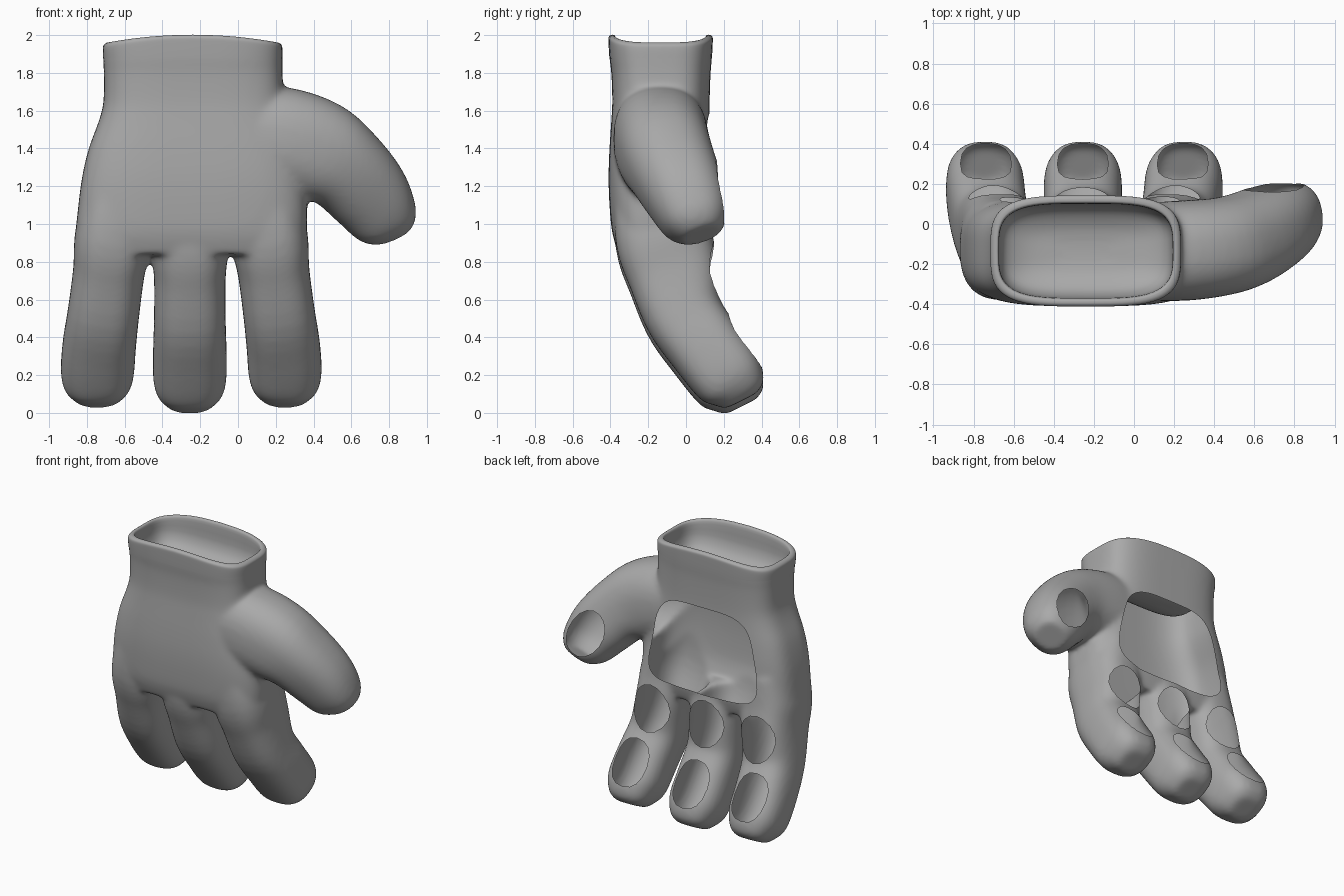
import bpy, bmesh, math
from mathutils import Vector

cube = bpy.data.objects.get("Cube")
if cube:
    bpy.data.objects.remove(cube, do_unlink=True)


def make_material(name, grey):
    mat = bpy.data.materials.new(name)
    mat.use_nodes = True
    colour = (grey, grey, grey, 1)
    mat.diffuse_color = colour
    mat.node_tree.nodes["Principled BSDF"].inputs["Base Color"].default_value = colour
    return mat


def make_object(name, bm, mat):
    bmesh.ops.recalc_face_normals(bm, faces=bm.faces)
    mesh = bpy.data.meshes.new(name)
    bm.to_mesh(mesh)
    bm.free()
    mesh.materials.append(mat)
    obj = bpy.data.objects.new(name, mesh)
    bpy.context.scene.collection.objects.link(obj)
    return obj


def refine(rows, steps=4):
    """Catmull-Rom rows between the given (centre, half width, half depth) rows."""
    flat = [Vector((*c, w, d)) for c, w, d in rows]
    out = []
    for i in range(len(flat) - 1):
        p0, p1, p2 = flat[max(i - 1, 0)], flat[i], flat[i + 1]
        p3 = flat[min(i + 2, len(flat) - 1)]
        for k in range(steps):
            t = k / steps
            out.append(p1 + (p2 - p0) * (t / 2) + (p0 * 2 - p1 * 5 + p2 * 4 - p3) * (t * t / 2)
                       + (p1 * 3 - p0 - p2 * 3 + p3) * (t ** 3 / 2))
    out.append(flat[-1])
    return [(p[:3], p[3], p[4]) for p in out]


def loft(bm, rows, power=2.0, axis=None, hint=(0, 1, 0), sides=32, taper=0, first_cap=True):
    """Tube through (centre, half width, half depth) rows."""
    rings = []
    for i, (centre, rw, rd) in enumerate(rows):
        before, after = rows[max(i - 1, 0)][0], rows[min(i + 1, len(rows) - 1)][0]
        along = Vector(axis) if axis else Vector(after) - Vector(before)
        along.normalize()
        depth = Vector(hint)
        depth = (depth - along * depth.dot(along)).normalized()
        width = depth.cross(along)
        ring = []
        for k in range(sides):
            a = 2 * math.pi * k / sides
            c, s = math.cos(a), math.sin(a)
            u = math.copysign(abs(c) ** (2 / power), c)
            v = math.copysign(abs(s) ** (2 / power), s)
            ring.append(bm.verts.new(Vector(centre) + width * u * rw * (1 - taper * v) + depth * v * rd))
        rings.append(ring)
    for r1, r2 in zip(rings, rings[1:]):
        for k in range(sides):
            j = (k + 1) % sides
            bm.faces.new((r1[k], r1[j], r2[j], r2[k]))
    if first_cap:
        bm.faces.new(rings[0])
    bm.faces.new(rings[-1])


def slabs(table):
    """Rows of z, x min, x max, y min, y max turned into loft rows."""
    return [(((x0 + x1) / 2, (y0 + y1) / 2, z), (x1 - x0) / 2, (y1 - y0) / 2)
            for z, x0, x1, y0, y1 in table]


skin = make_material("glove grey", 0.4)
cut = make_material("cutter", 0.1)
bm = bmesh.new()

# Palm
palm = [(0.84, -0.81, 0.32, -0.355, 0.1), (0.95, -0.855, 0.36, -0.39, 0.13),
        (1.1, -0.845, 0.365, -0.405, 0.135), (1.25, -0.825, 0.35, -0.41, 0.135),
        (1.4, -0.79, 0.32, -0.405, 0.13), (1.55, -0.735, 0.27, -0.395, 0.125),
        (1.65, -0.712, 0.245, -0.39, 0.125), (1.8, -0.71, 0.235, -0.395, 0.13),
        (1.88, -0.714, 0.235, -0.405, 0.137), (2.05, -0.715, 0.235, -0.415, 0.145)]
loft(bm, refine(slabs(palm)), power=3.6, axis=(0, 0, 1), sides=64)

# Fingers: y, z, half width, half depth, curling backwards
finger = [(-0.13, 1.12, 0.185, 0.25), (-0.117, 0.9, 0.205, 0.257), (-0.07, 0.72, 0.19, 0.245),
          (-0.015, 0.5, 0.19, 0.21), (0.1, 0.325, 0.195, 0.2), (0.21, 0.18, 0.193, 0.195),
          (0.262, 0.105, 0.165, 0.17), (0.287, 0.055, 0.125, 0.125), (0.297, 0.035, 0.09, 0.085)]
# base x, outward splay, lift
fingers = [(-0.66, -0.13, 0.03), (-0.255, 0.0, 0.0), (0.165, 0.13, 0.03)]


def finger_x(base, splay, z):
    return base + splay * min(0.9 - z, 0.65)


for base, splay, lift in fingers:
    loft(bm, refine([((finger_x(base, splay, z), y, z + lift), w, d) for y, z, w, d in finger]),
         power=2.7)

# Thumb
thumb = [((-0.1, -0.14, 1.46), 0.27, 0.23), ((0.2, -0.135, 1.445), 0.285, 0.25),
         ((0.42, -0.115, 1.385), 0.275, 0.245), ((0.56, -0.075, 1.3), 0.24, 0.235),
         ((0.685, -0.01, 1.165), 0.222, 0.215), ((0.76, 0.04, 1.05), 0.193, 0.19),
         ((0.795, 0.068, 0.985), 0.16, 0.155), ((0.815, 0.085, 0.94), 0.11, 0.105)]
loft(bm, refine(thumb), power=2.4)
glove = make_object("glove", bm, skin)

# Cuff lip, arched over the wrist and folded inwards to a shallow bowl
bm = bmesh.new()
lip = [(1.875, -0.714, 0.235, -0.405, 0.137), (1.925, -0.716, 0.235, -0.411, 0.142),
       (1.948, -0.71, 0.23, -0.408, 0.139), (1.957, -0.69, 0.21, -0.39, 0.12),
       (1.942, -0.675, 0.195, -0.372, 0.103), (1.85, -0.668, 0.188, -0.36, 0.095),
       (1.78, -0.63, 0.15, -0.325, 0.06), (1.735, -0.52, 0.04, -0.255, -0.015),
       (1.72, -0.36, -0.12, -0.18, -0.09)]
loft(bm, refine(slabs(lip)), power=3.6, axis=(0, 0, 1), sides=64, first_cap=False)
for v in bm.verts:
    arch = max(0, 1 - ((v.co.x + 0.24) / 0.47) ** 2)
    v.co.z += 0.045 * arch * min(1, max(0, (v.co.z - 1.88) / 0.04))
cuff = make_object("cuff", bm, skin)

# Openings cut through the shell
bm = bmesh.new()


def opening(centre, normal, half_w, half_h, reach, up=(0, 0, 1), power=2.0, sides=16, taper=0):
    c, n = Vector(centre), Vector(normal).normalized()
    loft(bm, [(c - n * reach, half_w, half_h), (c + n * 0.12, half_w, half_h)],
         power=power, hint=up, sides=sides, taper=taper)


opening((-0.222, 0.13, 1.265), (0, 1, 0), 0.42, 0.32, 0.15, power=4.3, sides=48, taper=0.15)
for base, splay, lift in fingers:
    opening((finger_x(base, splay, 0.72), 0.15, 0.74), (0, 1, 0.1), 0.142, 0.168, 0.07)
    opening((finger_x(base, splay, 0.3), 0.295, 0.342 + lift), (0, 0.84, 0.54), 0.127, 0.17, 0.1,
            up=(0, -0.54, 0.84), power=2.4)
opening((0.70, 0.2, 1.17), (0.05, 1, 0.12), 0.13, 0.19, 0.09, up=(-0.5, 0, 0.8))
loft(bm, [((-0.24, -0.135, z), 0.7, 0.5) for z in (1.88, 2.3)], power=4, axis=(0, 0, 1))
cutter = make_object("opening_cutter", bm, cut)
cutter.hide_render = True

# Blend the parts into one skin, then cut
remesh = glove.modifiers.new("blend", 'REMESH')
remesh.mode = 'VOXEL'
remesh.voxel_size = 0.014
smooth = glove.modifiers.new("soften", 'SMOOTH')
smooth.factor = 0.5
smooth.iterations = 22
boolean = glove.modifiers.new("openings", 'BOOLEAN')
boolean.operation = 'DIFFERENCE'
boolean.solver = 'EXACT'
boolean.material_mode = 'TRANSFER'
boolean.object = cutter
bpy.context.view_layer.update()
graph = bpy.context.evaluated_depsgraph_get()
mesh = bpy.data.meshes.new_from_object(glove.evaluated_get(graph))
glove.modifiers.clear()
glove.data = mesh
bpy.data.objects.remove(cutter, do_unlink=True)

# Remove the cut walls so that only the thin skin is left
cut_slots = [i for i, m in enumerate(mesh.materials) if m and m.name == cut.name]
bm = bmesh.new()
bm.from_mesh(mesh)
bmesh.ops.delete(bm, geom=[f for f in bm.faces if f.material_index in cut_slots], context='FACES')
for f in bm.faces:
    f.material_index = 0
bm.to_mesh(mesh)
bm.free()
mesh.materials.clear()
mesh.materials.append(skin)
bpy.data.materials.remove(cut)

bpy.ops.object.select_all(action='DESELECT')
for obj in (glove, cuff):
    obj.select_set(True)
bpy.context.view_layer.objects.active = glove
bpy.ops.object.shade_smooth_by_angle(angle=math.radians(50))
